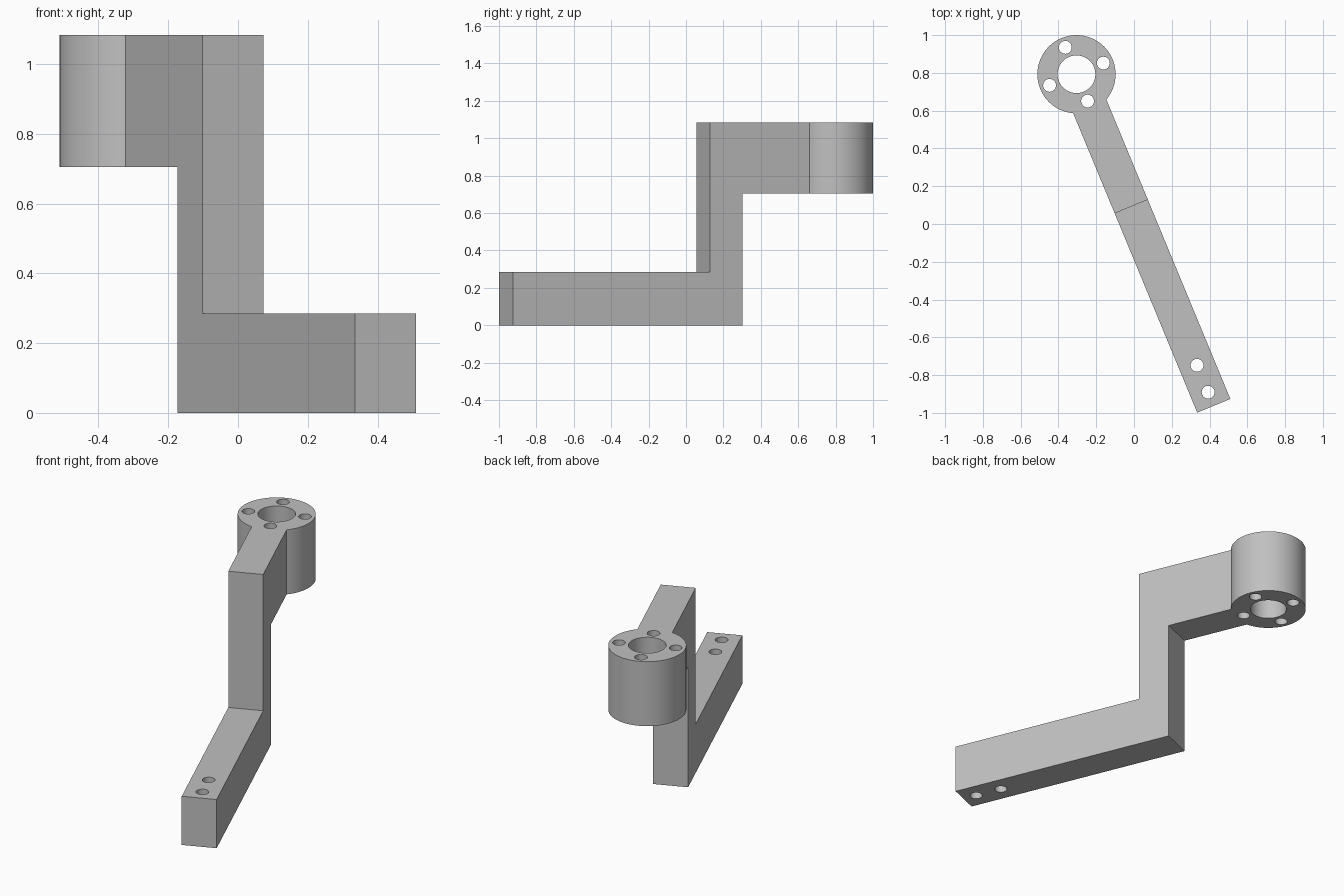
import bpy
import bmesh
from math import radians
from mathutils import Matrix

cube = bpy.data.objects.get("Cube")
if cube:
    bpy.data.objects.remove(cube, do_unlink=True)

# Local frame: y runs along the arm from its front end, then is turned into place
PLACE = Matrix.Translation((0.4225, -0.9625, 0)) @ Matrix.Rotation(radians(22.5), 4, "Z")
HALF_WIDTH = 0.095
HUB_Y, HUB_RADIUS, BORE_RADIUS = 1.90, 0.207, 0.10
HUB_BOTTOM, TOP = 0.705, 1.083
BOLT_CIRCLE, BOLT_RADIUS = 0.154, 0.034

grey = bpy.data.materials.new("grey metal")
grey.use_nodes = True
colour = (0.53, 0.53, 0.53, 1)
grey.diffuse_color = colour
grey.node_tree.nodes["Principled BSDF"].inputs["Base Color"].default_value = colour


def add_object(name, bm):
    bmesh.ops.recalc_face_normals(bm, faces=bm.faces[:])
    mesh = bpy.data.meshes.new(name)
    bm.to_mesh(mesh)
    bm.free()
    mesh.materials.append(grey)
    obj = bpy.data.objects.new(name, mesh)
    obj.matrix_world = PLACE
    bpy.context.collection.objects.link(obj)
    return obj


def add_cylinder(name, x, y, radius, bottom, top, sides):
    bm = bmesh.new()
    bmesh.ops.create_cone(bm, cap_ends=True, segments=sides, radius1=radius,
                          radius2=radius, depth=top - bottom,
                          matrix=Matrix.Translation((x, y, (bottom + top) / 2)))
    return add_object(name, bm)


def combine(target, tool, operation):
    mod = target.modifiers.new(tool.name, "BOOLEAN")
    mod.operation = operation
    mod.solver = "EXACT"
    mod.object = tool
    bpy.context.view_layer.objects.active = target
    bpy.ops.object.modifier_apply(modifier=mod.name)
    bpy.data.objects.remove(tool, do_unlink=True)


# Stepped arm: side profile (y, z) extruded across its width
profile = [(0, 0), (1.328, 0), (1.328, HUB_BOTTOM), (HUB_Y, HUB_BOTTOM),
           (HUB_Y, TOP), (1.142, TOP), (1.142, 0.285), (0, 0.285)]
bm = bmesh.new()
side = bm.faces.new([bm.verts.new((-HALF_WIDTH, y, z)) for y, z in profile])
swept = bmesh.ops.extrude_face_region(bm, geom=[side])["geom"]
bmesh.ops.translate(bm, vec=(2 * HALF_WIDTH, 0, 0),
                    verts=[v for v in swept if isinstance(v, bmesh.types.BMVert)])
bracket = add_object("offset_arm_bracket", bm)

# Round hub at the raised end
combine(bracket, add_cylinder("hub", 0, HUB_Y, HUB_RADIUS, HUB_BOTTOM, TOP, 96), "UNION")

# Hub bore, four bolt holes around it, and two holes through the foot
holes = [("bore", 0, HUB_Y, BORE_RADIUS, HUB_BOTTOM, TOP)]
for dx, dy in ((1, 0), (-1, 0), (0, 1), (0, -1)):
    holes.append(("hub_bolt_hole", dx * BOLT_CIRCLE, HUB_Y + dy * BOLT_CIRCLE,
                  BOLT_RADIUS, HUB_BOTTOM, TOP))
for y in (0.078, 0.232):
    holes.append(("foot_bolt_hole", 0, y, BOLT_RADIUS, 0, 0.285))
for name, x, y, radius, bottom, top in holes:
    cutter = add_cylinder(name, x, y, radius, bottom - 0.05, top + 0.05, 48)
    cutter.hide_render = True
    combine(bracket, cutter, "DIFFERENCE")

# Smooth round walls, crisp edges
bpy.ops.object.select_all(action="DESELECT")
bracket.select_set(True)
bpy.context.view_layer.objects.active = bracket
bpy.ops.object.shade_smooth_by_angle(angle=radians(30))
